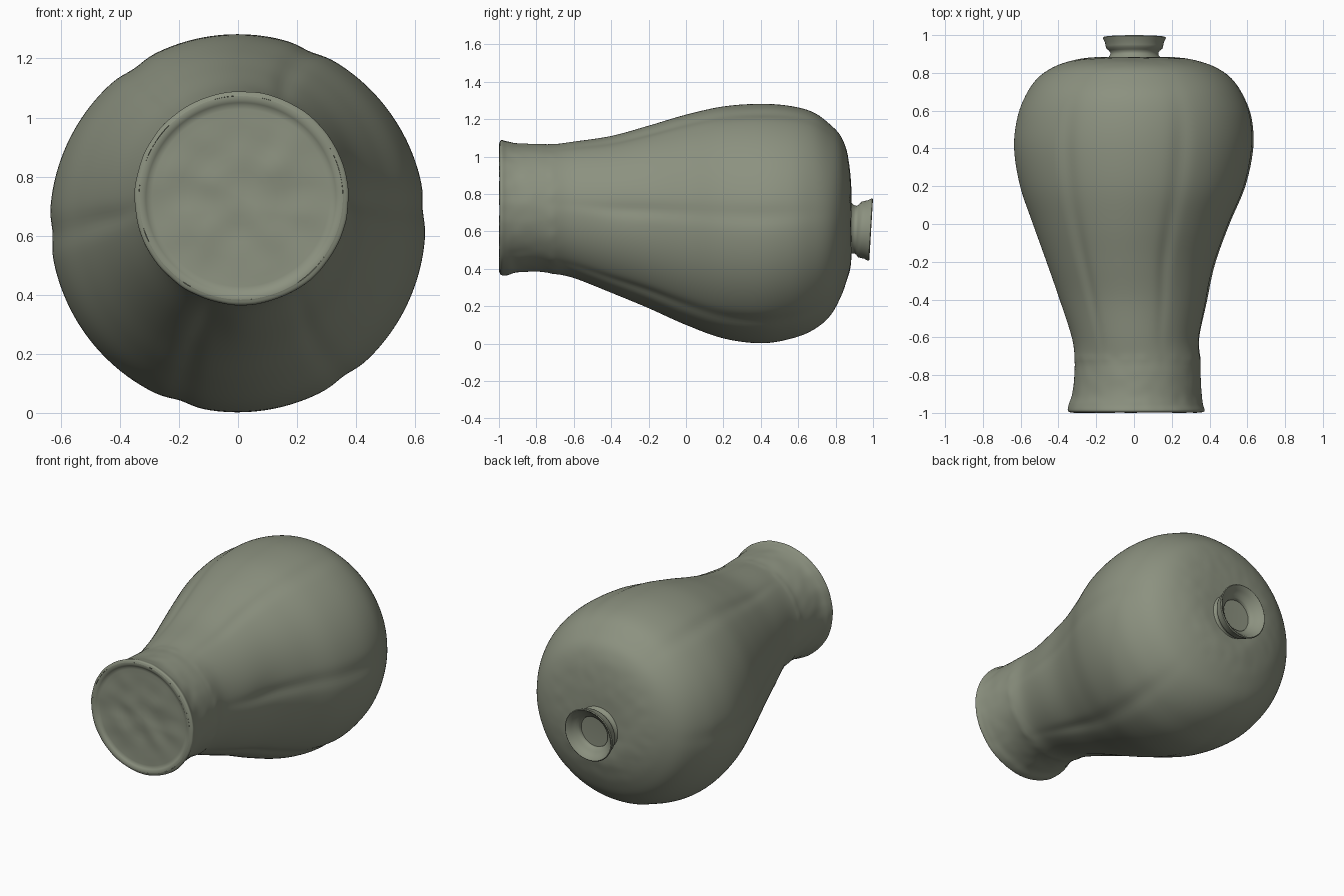
import bpy, bmesh, math
from mathutils import Vector, noise

if "Cube" in bpy.data.objects:
    bpy.data.objects.remove(bpy.data.objects["Cube"])

SEG = 180

glaze = bpy.data.materials.new("celadon grey green")
glaze.diffuse_color = (0.262, 0.285, 0.215, 1)
glaze.use_nodes = True
glaze.node_tree.nodes["Principled BSDF"].inputs["Base Color"].default_value = glaze.diffuse_color


def smooth_rows(rows, sub):
    """Catmull-Rom interpolation through the section rows."""
    out = []
    for i in range(len(rows) - 1):
        p0, p1 = rows[max(i - 1, 0)], rows[i]
        p2, p3 = rows[i + 1], rows[min(i + 2, len(rows) - 1)]
        for s in range(sub):
            t = s / sub
            out.append([0.5 * (2 * b + (c - a) * t + (2 * a - 5 * b + 4 * c - d) * t * t
                               + (3 * b - a - 3 * c + d) * t ** 3)
                        for a, b, c, d in zip(p0, p1, p2, p3)])
    out.append(list(rows[-1]))
    return out


def loft(name, rows, shape, cap_start=False, cap_end=False):
    """Elliptical rings (y, centre x, radius x, centre z, radius z) along y."""
    bm = bmesh.new()
    rings = []
    for y, cx, rx, cz, rz in rows:
        ring = []
        for j in range(SEG):
            a = 2 * math.pi * j / SEG
            p = Vector((cx + rx * math.cos(a), y, cz + rz * math.sin(a)))
            ring.append(bm.verts.new(shape(p, a, Vector((math.cos(a), 0, math.sin(a))))))
        rings.append(ring)
    for r0, r1 in zip(rings, rings[1:]):
        for j in range(SEG):
            k = (j + 1) % SEG
            bm.faces.new((r0[j], r1[j], r1[k], r0[k]))
    if cap_start:
        bm.faces.new(rings[0])
    if cap_end:
        bm.faces.new(rings[-1][::-1])
    me = bpy.data.meshes.new(name)
    bm.to_mesh(me)
    bm.free()
    me.materials.append(glaze)
    ob = bpy.data.objects.new(name, me)
    bpy.context.collection.objects.link(ob)
    bpy.ops.object.select_all(action='DESELECT')
    ob.select_set(True)
    bpy.context.view_layer.objects.active = ob
    bpy.ops.object.shade_smooth_by_angle(angle=math.radians(45))
    return ob


def bump(x, centre, width):
    return math.exp(-((x - centre) / width) ** 2)


def angle_gap(a, degrees):
    return (math.degrees(a) - degrees + 180) % 360 - 180


# Body: foot, waist, swelling shoulder
GROOVES = (4, 67, 124, 183, 252, 305)


def body_shape(p, a, out):
    # six shallow grooves dividing the lobes
    y = p.y
    depth = 0.009 * bump(y, -0.15, 0.36) + 0.008 * bump(y, 0.4, 0.25)
    cut = sum(bump(angle_gap(a, g), 0, 4.5) for g in GROOVES) * depth
    # softer dents low on the left underside and on the right
    cut += 0.016 * bump(angle_gap(a, 256), 0, 11) * bump(y, -0.42, 0.16)
    cut += 0.006 * bump(angle_gap(a, 5), 0, 10) * bump(y, -0.33, 0.14)
    # uneven seam above the foot and slight hand-made roughness
    rough = noise.noise(p * 14)
    swell = 0.003 * bump(y, -0.715, 0.015) * (0.5 + rough)
    swell += 0.003 * rough * bump(y, -0.9, 0.17)
    p = p + out * (swell - cut)
    p.y += 0.002 * rough * bump(y, 0.87, 0.03)
    return p


body_rows = [
    (-0.998, .010, .345, .728, .345), (-.988, .012, .362, .728, .361),
    (-.955, .010, .355, .724, .357), (-.90, .015, .342, .726, .345),
    (-.80, .018, .334, .727, .341), (-.71, .018, .333, .720, .346),
    (-.60, .008, .338, .715, .365), (-.40, -.002, .393, .690, .420),
    (-.20, -.015, .450, .677, .488), (0, -.015, .522, .662, .562),
    (.20, -.007, .598, .648, .620), (.40, -.002, .635, .642, .640),
    (.56, .002, .622, .648, .622), (.68, .002, .577, .655, .582),
    (.77, .002, .515, .660, .512), (.83, .002, .430, .680, .425),
    (.865, .002, .330, .680, .325), (.882, .002, .225, .645, .222),
    (.884, .002, .125, .610, .125),
]
loft("vase_body", smooth_rows(body_rows, 6), body_shape)


# Base: slightly recessed, rough underside of the foot
def base_shape(p, a, out):
    r = math.hypot(p.x - .01, p.z - .728)
    p.y += 0.010 * noise.noise(p * 9) * bump(r, 0.12, 0.18)
    return p


base_profile = [(.002, -.985)] + [(.03 * i, -.985) for i in range(1, 11)]
base_profile += [(.312, -.986), (.322, -.992), (.332, -.999), (.345, -.998)]
loft("vase_base", [(y, .010, r, .728, r) for r, y in base_profile], base_shape, cap_start=True)


# Neck: short collar, flared lip and stopped mouth, tilted a little
def neck_shape(p, a, out):
    p.y += 0.06 * (p.z - 0.61) - 0.02
    return p


neck_profile = [
    (.150, .885), (.138, .902), (.128, .914), (.127, .926), (.134, .938),
    (.148, .948), (.152, .962), (.156, .982), (.165, .999), (.167, 1.006),
    (.162, 1.010), (.153, 1.005), (.138, .988), (.120, .970), (.104, .960),
    (.099, .953), (.097, .940), (.050, .938), (.002, .938),
]
loft("vase_neck", [(y, .002, r, .61, r) for r, y in neck_profile], neck_shape, cap_end=True)
